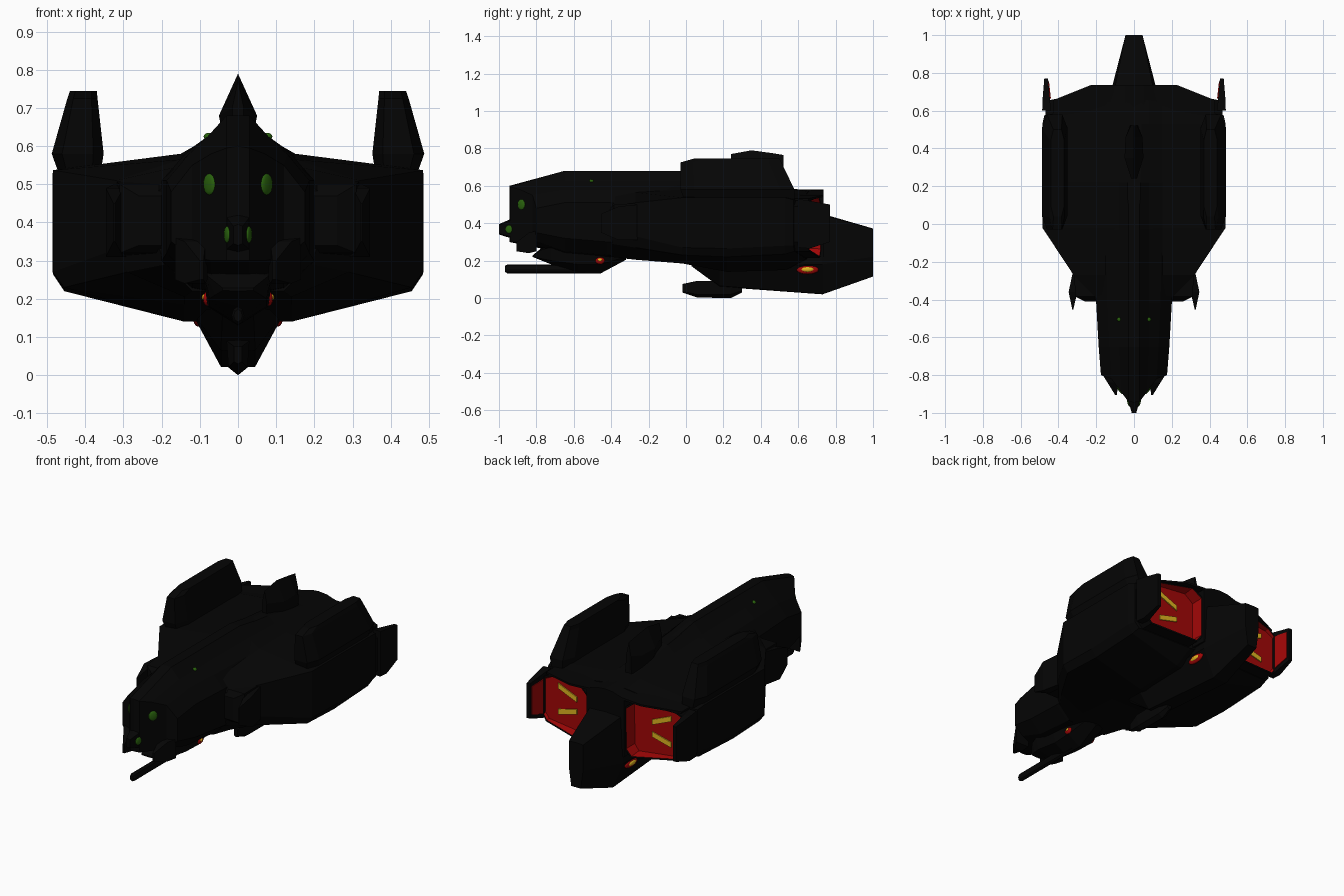
import bpy, bmesh, math
from mathutils import Matrix


def material(name, rgb):
    m = bpy.data.materials.new(name)
    m.diffuse_color = (*rgb, 1)
    return m


BLACK = material("hull_black", (0.0015, 0.0015, 0.0015))
RED = material("engine_red", (0.36, 0.002, 0.002))
YELLOW = material("glow_yellow", (0.75, 0.46, 0.015))
GREEN = material("eye_green", (0.022, 0.12, 0.004))


def finish(name, bm, mats):
    """Turn a bmesh into an object, mirrored across x = 0."""
    me = bpy.data.meshes.new(name)
    bm.to_mesh(me)
    bm.free()
    for m in mats:
        me.materials.append(m)
    ob = bpy.data.objects.new(name, me)
    bpy.context.collection.objects.link(ob)
    mod = ob.modifiers.new("mirror", 'MIRROR')
    mod.merge_threshold = 0.0005
    return ob


def sec(y, *pts):
    """Cross-section of (x, z) points at y; y may depend on x."""
    return [(x, y(x) if callable(y) else y, z) for x, z in pts]


def skin(rings, closed, strip_cap=False):
    bm = bmesh.new()
    vs = [[bm.verts.new(p) for p in r] for r in rings]
    n = len(rings[0])
    for a, b in zip(vs, vs[1:]):
        for i in range(n if closed else n - 1):
            j = (i + 1) % n
            bm.faces.new((a[i], a[j], b[j], b[i]))
    if strip_cap:                      # folded front face as vertical strips
        f = vs[0]
        for i in range(n // 2 - 1):
            bm.faces.new((f[i], f[i + 1], f[n - 2 - i], f[n - 1 - i]))
    else:
        bm.faces.new(vs[0])
    end = bm.faces.new(vs[-1])
    bmesh.ops.recalc_face_normals(bm, faces=bm.faces)
    return bm, end


def half(name, *rings, strip_cap=False):
    """Centred part: half profiles from top centre to bottom centre."""
    return finish(name, skin(rings, False, strip_cap)[0], [BLACK])


def pair(name, *rings, mat=BLACK):
    """Off-centre part with a mirrored twin."""
    return finish(name, skin(rings, True)[0], [mat])


def box_ring(y, x0, x1, z0, z1):
    return sec(y, (x0, z1), (x1, z1), (x1, z0), (x0, z0))


def lamp(name, loc, size, mat, turn=0):
    bm = bmesh.new()
    bmesh.ops.create_uvsphere(bm, u_segments=12, v_segments=8, radius=1,
                              matrix=Matrix.Translation(loc) @ Matrix.Rotation(math.radians(turn), 4, 'Z')
                              @ Matrix.Diagonal((*size, 1)))
    for f in bm.faces:
        f.smooth = True
    return finish(name, bm, [mat])


# main hull with broad wings
rear = lambda x: 0.67 - 0.2 * x
half("wing_hull",
     sec(-0.40, (0, .66), (.03, .66), (.08, .60), (.14, .55), (.21, .48), (.21, .34), (.19, .29), (.12, .22), (0, .22)),
     sec(-0.27, (0, .67), (.03, .67), (.08, .61), (.15, .565), (.32, .51), (.32, .33), (.29, .27), (.14, .205), (0, .205)),
     sec(-0.02, (0, .67), (.03, .67), (.08, .62), (.15, .58), (.485, .537), (.485, .27), (.455, .23), (.14, .185), (0, .185)),
     sec(0.22, (0, .65), (.035, .645), (.08, .612), (.15, .58), (.485, .537), (.485, .265), (.455, .22), (.14, .14), (0, .14)),
     sec(0.53, (0, .588), (.04, .588), (.08, .585), (.15, .57), (.485, .537), (.485, .28), (.455, .235), (.14, .15), (0, .15)),
     sec(rear, (0, .575), (.04, .575), (.08, .57), (.15, .553), (.475, .525), (.475, .28), (.45, .25), (.14, .21), (0, .21)))

# spine and roof lip closing the hull around the engines
half("aft_spine",
     sec(0.55, (0, .58), (.05, .578), (.13, .56), (.13, .22), (0, .22)),
     sec(0.735, (0, .58), (.05, .575), (.12, .553), (.12, .22), (0, .22)))
lip = [(.10, .558), (.23, .55), (.43, .532), (.43, .522), (.23, .54), (.10, .545)]
pair("roof_lip", sec(.5, *lip), sec(lambda x: .735 - .4 * max(0, x - .23), *lip))

# forward head with a folded face
nose = lambda x: min(-.80, max(-.945, -.98 + 1.33 * x))
half("head",
     sec(nose, (0, .60), (.03, .595), (.07, .58), (.12, .55), (.175, .48),
         (.175, .35), (.12, .31), (.07, .30), (.03, .30), (0, .30)),
     sec(-0.65, (0, .68), (.03, .68), (.08, .625), (.13, .578), (.187, .51),
         (.187, .32), (.12, .25), (.07, .24), (.03, .24), (0, .24)),
     sec(-0.42, (0, .68), (.03, .68), (.08, .625), (.14, .578), (.20, .51),
         (.20, .30), (.12, .23), (.07, .22), (.03, .22), (0, .22)),
     sec(-0.03, (0, .68), (.03, .68), (.08, .622), (.15, .575), (.20, .50),
         (.20, .30), (.12, .2), (.07, .2), (.03, .2), (0, .2)),
     sec(0.15, (0, .655), (.03, .65), (.08, .61), (.15, .57), (.20, .50),
         (.20, .30), (.12, .2), (.07, .2), (.03, .2), (0, .2)), strip_cap=True)

# beak under the face, with small jaw prongs
half("beak",
     sec(-1.0, (0, .395), (.012, .39), (.012, .345), (0, .34)),
     sec(-0.92, (0, .43), (.035, .42), (.035, .325), (0, .315)),
     sec(-0.80, (0, .45), (.12, .44), (.11, .30), (0, .28)))
pair("jaw_prong", box_ring(-0.905, .09, .10, .25, .30),
     box_ring(-0.84, .085, .14, .24, .35), box_ring(-0.80, .08, .165, .25, .36))

# chin gun housing and barrel
half("gun_housing",
     sec(-0.82, (0, .228), (.04, .228), (.04, .222), (0, .22)),
     sec(-0.77, (0, .27), (.08, .26), (.06, .21), (0, .20)),
     sec(-0.72, (0, .30), (.09, .27), (.075, .20), (0, .18)),
     sec(-0.58, (0, .30), (.09, .26), (.075, .18), (0, .135)),
     sec(-0.46, (0, .30), (.09, .26), (.08, .18), (0, .13)),
     sec(-0.32, (0, .30), (.09, .25), (.06, .22), (0, .205)))
arc = [(math.sin(math.pi * i / 4), math.cos(math.pi * i / 4)) for i in range(5)]
half("gun_barrel", *[sec(y, *[(r * .7 * s, .156 + r * c) for s, c in arc])
                     for y, r in ((-.968, .016), (-.955, .024), (-.5, .024))])

# shoulder blocks and forward-pointing blades
pair("shoulder", box_ring(-0.41, .18, .26, .34, .47), box_ring(-0.385, .17, .31, .32, .50),
     box_ring(-0.22, .17, .32, .31, .51))
pair("shoulder_blade", box_ring(-0.455, .322, .326, .35, .45), box_ring(-0.36, .30, .346, .31, .49),
     box_ring(-0.26, .29, .325, .31, .50))


# upright slab fins on the wings
def slab(z, x0, x1, y0, y1):
    c, m = (x1 - x0) * .2, (y1 - y0) * .12
    return [(x0, y0 + m, z), (x0 + c, y0, z), (x1 - c, y0, z), (x1, y0 + m, z),
            (x1, y1 - m, z), (x1 - c, y1, z), (x0 + c, y1, z), (x0, y1 - m, z)]


pair("wing_fin", slab(.53, .36, .47, -.01, .58), slab(.58, .352, .488, -.03, .58),
     slab(.725, .368, .447, -.03, .51), slab(.745, .37, .44, .04, .50))

# dorsal fin with a sharp crest
half("dorsal_fin",
     sec(0.24, (0, .77), (.015, .70), (.012, .60), (0, .60)),
     sec(0.35, (0, .79), (.05, .68), (.03, .58), (0, .58)),
     sec(0.46, (0, .775), (.045, .68), (.03, .57), (0, .57)),
     sec(lambda x: .52 + .2 * x, (0, .765), (.015, .69), (.02, .57), (0, .57)))

# keel and tail
half("keel_tail",
     sec(0.03, (0, .22), (.08, .22), (.09, .19), (.04, .17), (0, .17)),
     sec(0.18, (0, .25), (.10, .25), (.125, .17), (.045, .065), (0, .06)),
     sec(0.73, (0, .45), (.10, .445), (.115, .18), (.045, .022), (0, .02)),
     sec(1.0, (0, .372), (.045, .37), (.045, .22), (.03, .115), (0, .115)))

# belly pod
half("belly_pod",
     sec(-0.02, (0, .075), (.01, .075), (.01, .035), (0, .03)),
     sec(0.06, (0, .092), (.03, .09), (.025, .02), (0, .003)),
     sec(0.24, (0, .092), (.03, .09), (.025, .02), (0, 0)),
     sec(0.30, (0, .085), (.015, .08), (.015, .04), (0, .03)))

# engine nozzles with recessed red faces
FLOOR = .645
back = lambda x: 0.745 - 0.2 * x
outline = [(.18, .55), (.40, .528), (.468, .49), (.468, .30), (.43, .25), (.15, .215), (.115, .26), (.115, .50)]
bm, end = skin([sec(.5, *outline), sec(back, *outline)], True)
bmesh.ops.inset_individual(bm, faces=[end], thickness=.010, depth=0)
walls = bmesh.ops.inset_individual(bm, faces=[end], thickness=.006, depth=-.02)["faces"]
for v in end.verts:
    v.co.y = FLOOR
for f in walls + [end]:
    f.material_index = 1
finish("engine_nozzle", bm, [BLACK, RED])

# outer engine flaps, red inside
pair("engine_flap", box_ring(.60, .44, .486, .27, .53), box_ring(.66, .445, .484, .265, .52),
     box_ring(.77, .455, .475, .30, .50))
pair("engine_flap_lining", box_ring(.665, .440, .447, .29, .49), box_ring(.755, .450, .456, .32, .48), mat=RED)

# yellow glow bars on the engine faces
for name, za, zb in (("upper_glow_bar", .42, .47), ("lower_glow_bar", .35, .32)):
    bar = [(.24, za + .015), (.36, zb + .015), (.36, zb - .015), (.24, za - .015)]
    pair(name, sec(FLOOR - .003, *bar), sec(FLOOR + .006, *bar), mat=YELLOW)

# eyes and running lights
lamp("large_eye", (.075, -.880, .50), (.025, .007, .028), GREEN, 53)
lamp("small_eye", (.029, -.946, .368), (.021, .006, .022), GREEN, 73)
lamp("crown_light", (.077, -.505, .625), (.013, .012, .010), GREEN)
lamp("keel_light", (.105, .65, .153), (.013, .06, .026), RED)
lamp("keel_light_core", (.112, .65, .153), (.010, .036, .014), YELLOW)
lamp("gun_light", (.080, -.46, .20), (.012, .026, .019), RED)
lamp("gun_light_core", (.087, -.46, .204), (.008, .012, .009), YELLOW)
